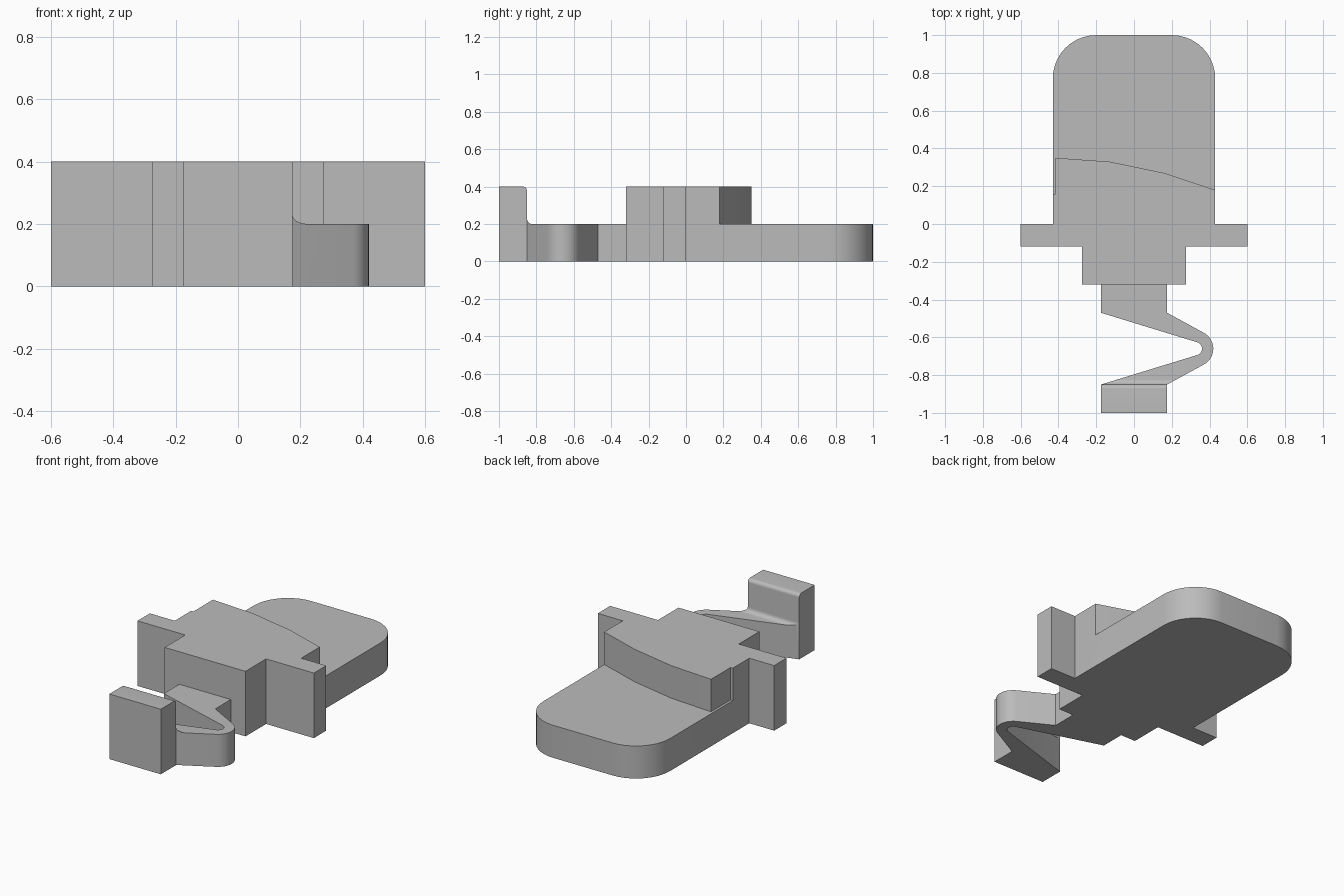
import bpy, bmesh
from math import sin, cos, radians
from mathutils import Vector

cube = bpy.data.objects.get("Cube")
if cube:
    bpy.data.objects.remove(cube, do_unlink=True)

grey = bpy.data.materials.new("plain grey")
grey.use_nodes = True
GREY = (0.5, 0.5, 0.5, 1)
grey.diffuse_color = GREY
grey.node_tree.nodes["Principled BSDF"].inputs["Base Color"].default_value = GREY


def arc(cx, cy, r, start, end, steps=10):
    """Points on a circular arc, angles in degrees."""
    angles = [radians(start + (end - start) * i / steps) for i in range(steps + 1)]
    return [(cx + r * cos(a), cy + r * sin(a)) for a in angles]


def prism(name, outline, low, high, axis="z"):
    """Extrude an outline: (x, y) along z, or (y, z) along x."""
    bm = bmesh.new()
    place = (lambda p: (p[0], p[1], low)) if axis == "z" else (lambda p: (low, p[0], p[1]))
    face = bm.faces.new([bm.verts.new(place(p)) for p in outline])
    moved = bmesh.ops.extrude_face_region(bm, geom=[face])["geom"]
    step = Vector((0, 0, high - low)) if axis == "z" else Vector((high - low, 0, 0))
    bmesh.ops.translate(bm, vec=step, verts=[v for v in moved if isinstance(v, bmesh.types.BMVert)])
    bmesh.ops.recalc_face_normals(bm, faces=bm.faces)
    mesh = bpy.data.meshes.new(name)
    bm.to_mesh(mesh)
    bm.free()
    mesh.materials.append(grey)
    obj = bpy.data.objects.new(name, mesh)
    bpy.context.collection.objects.link(obj)
    return obj


def carve(obj, cutter):
    """Cut one solid out of another, then discard the cutter."""
    bpy.ops.object.select_all(action="DESELECT")
    bpy.context.view_layer.objects.active = obj
    obj.select_set(True)
    mod = obj.modifiers.new("cut", "BOOLEAN")
    mod.operation = "DIFFERENCE"
    mod.solver = "EXACT"
    mod.object = cutter
    bpy.ops.object.modifier_apply(modifier=mod.name)
    bpy.data.objects.remove(cutter, do_unlink=True)
    bpy.ops.object.shade_smooth_by_angle(angle=radians(25))


# Body: front block, side ears and rounded tail from one mirrored half outline
half = [(0.275, -0.32), (0.275, -0.12), (0.6, -0.12), (0.6, 0), (0.43, 0)]
half += arc(0.2, 0.77, 0.23, 0, 90)
body = prism("body", half + [(-x, y) for x, y in reversed(half)], 0, 0.4)

# Lower the tail behind the curved step, with a small notch on the right side
step_line = [(-0.7, 0.16), (-0.415, 0.16), (-0.415, 0.35), (-0.13, 0.33),
             (0.16, 0.27), (0.43, 0.18), (0.7, 0.09)]
carve(body, prism("tail_cutter", step_line + [(0.7, 1.2), (-0.7, 1.2)], 0.2, 0.6))

# Spring clip: end tab, hairpin arm and neck
W, BEND = 0.175, (0.325, -0.66)
outline = [(-W, -1), (W, -1), (W, -0.85)]
outline += arc(*BEND, 0.095, -62, 62, 14)
outline += [(W, -0.47), (W, -0.32), (-W, -0.32), (-W, -0.47)]
outline += arc(*BEND, 0.035, 73, -73, 14)
outline += [(-W, -0.85)]
clip = prism("spring_clip", outline, 0, 0.4)

# Lower the arm, leaving a fillet at the tab foot and a rounded tab top
side = [(-0.2, 0.6), (-0.2, 0.2)]
side += arc(-0.822, 0.228, 0.028, -90, -180, 8)
side += arc(-0.872, 0.378, 0.022, 0, 90, 8)
side += [(-0.872, 0.6)]
carve(clip, prism("arm_cutter", side, -0.7, 0.7, axis="x"))
